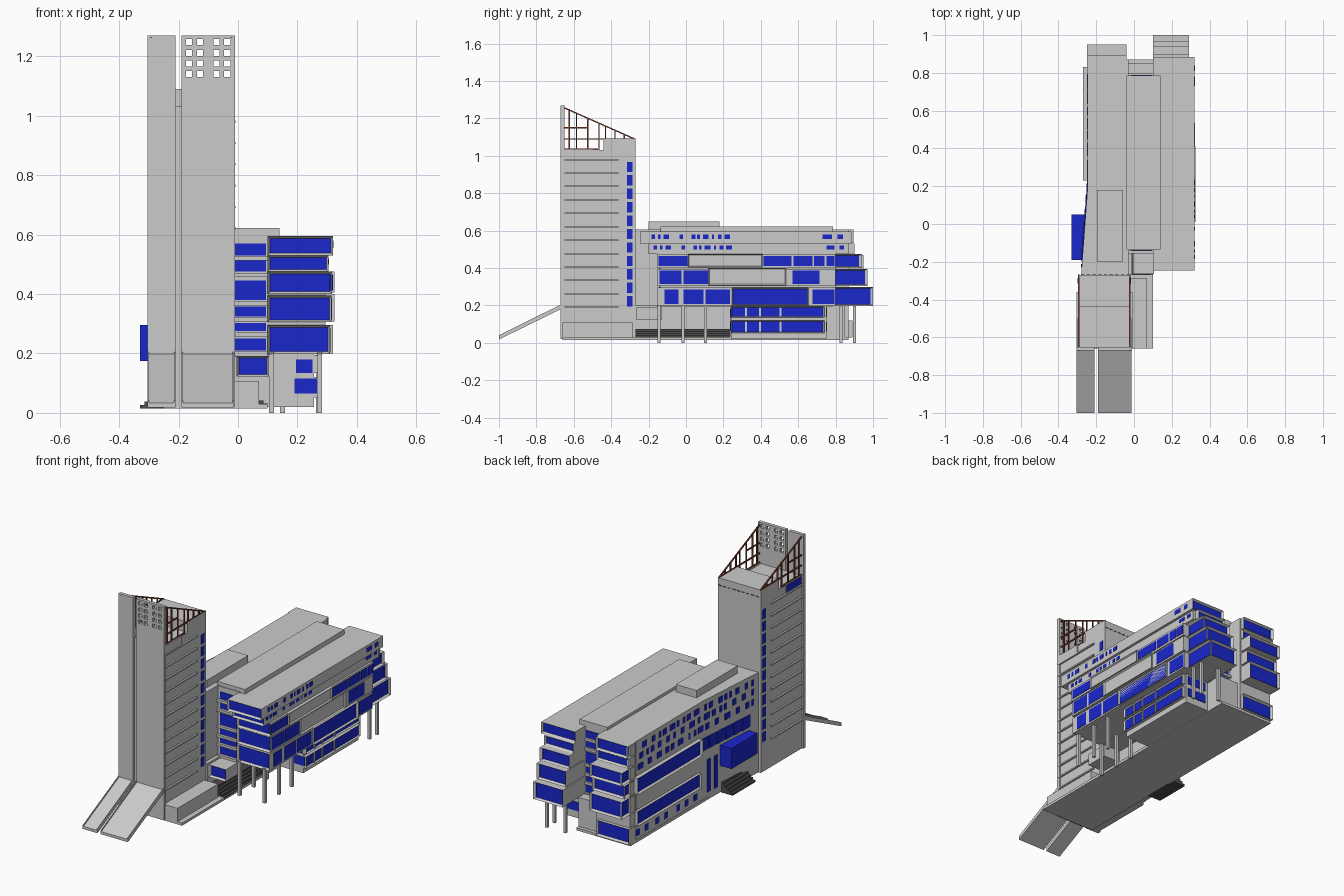
import bpy, bmesh, random
from mathutils import Vector, Matrix

random.seed(4)

def material(name, rgb):
    m = bpy.data.materials.new(name)
    m.diffuse_color = (*rgb, 1)
    return m

GLASS = material("blue_glass", (0.01, 0.02, 0.6))
DARK = material("dark_stone", (0.07, 0.07, 0.07))
RUST = material("rust_steel", (0.2, 0.05, 0.03))
SIDES = {"R": (1, 0, 0), "L": (-1, 0, 0), "F": (0, -1, 0), "B": (0, 1, 0)}

def finish(name, bm, mats=()):
    me = bpy.data.meshes.new(name)
    bm.to_mesh(me)
    bm.free()
    for m in mats:
        me.materials.append(m)
    ob = bpy.data.objects.new(name, me)
    bpy.context.collection.objects.link(ob)
    return ob

def add_box(bm, b):
    x0, x1, y0, y1, z0, z1 = b
    m = Matrix.Translation(((x0 + x1) / 2, (y0 + y1) / 2, (z0 + z1) / 2)) @ Matrix.Diagonal((x1 - x0, y1 - y0, z1 - z0, 1))
    bmesh.ops.create_cube(bm, size=1, matrix=m)

def boxes(name, items, mat=None):
    bm = bmesh.new()
    for b in items:
        add_box(bm, b)
    return finish(name, bm, [mat] if mat else [])

def bay(name, b, sides, rim=0.011, depth=0.014):
    """Box whose chosen sides are framed, recessed glazing."""
    bm = bmesh.new()
    add_box(bm, b)
    bm.normal_update()
    for s in sides:
        fs = [f for f in bm.faces if f.normal.dot(Vector(SIDES[s])) > 0.9]
        f = max(fs, key=lambda q: q.calc_area())
        f.material_index = 1
        r = bmesh.ops.inset_individual(bm, faces=[f], thickness=rim, depth=-depth)
        for q in r["faces"]:
            q.material_index = 0
        f.material_index = 1
    return finish(name, bm, [None, GLASS])

def prism(name, pts, lo, hi, axis="z"):
    """Extrude a profile; axis z takes (x, y) points, axis x takes (y, z) points."""
    bm = bmesh.new()
    vs = [bm.verts.new((p[0], p[1], lo) if axis == "z" else (lo, p[0], p[1])) for p in pts]
    f = bm.faces.new(vs)
    r = bmesh.ops.extrude_face_region(bm, geom=[f])
    d = (0, 0, hi - lo) if axis == "z" else (hi - lo, 0, 0)
    bmesh.ops.translate(bm, vec=d, verts=[v for v in r["geom"] if isinstance(v, bmesh.types.BMVert)])
    bmesh.ops.recalc_face_normals(bm, faces=bm.faces)
    return finish(name, bm)

def rods(name, segs, w, mat):
    bm = bmesh.new()
    for a, b in segs:
        a, b = Vector(a), Vector(b)
        q = (b - a).to_track_quat("Z", "Y").to_matrix().to_4x4()
        m = Matrix.Translation((a + b) / 2) @ q @ Matrix.Diagonal((w, w, (b - a).length, 1))
        bmesh.ops.create_cube(bm, size=1, matrix=m)
    return finish(name, bm, [mat])

# Tower: stepped body, two tall front plates, pierced right plate
prism("tower_body", [(-0.655, 0.02), (-0.27, 0.02), (-0.27, 1.09), (-0.44, 1.09), (-0.44, 1.03), (-0.655, 1.03)],
      -0.295, -0.018, "x")
boxes("tower_left_plate", [(-0.305, -0.21, -0.67, -0.65, 0.02, 1.27)])
plate = boxes("tower_right_plate", [(-0.19, -0.01, -0.67, -0.65, 0.02, 1.27)])
cutter = boxes("hole_cutter", [(x, x + 0.021, -0.7, -0.6, z, z + 0.021)
               for x in (-0.175, -0.138, -0.083, -0.047) for z in (1.13, 1.165, 1.2, 1.237)])
mod = plate.modifiers.new("holes", "BOOLEAN")
mod.operation, mod.object = "DIFFERENCE", cutter
bpy.context.view_layer.objects.active = plate
bpy.ops.object.modifier_apply(modifier="holes")
bpy.data.objects.remove(cutter)

# Tower side ledges, stair windows and top strip
levels = [0.19 + 0.0718 * i for i in range(12)]
for side, x, s in (("left", -0.295, -1), ("right", -0.018, 1)):
    span = sorted((x, x + s * 0.01))
    boxes(side + "_tower_ledges", [(*span, -0.66, -0.36, z - 0.004, z + 0.004) for z in levels])
    span = sorted((x - s * 0.01, x + s * 0.003))
    boxes(side + "_stair_windows", [(*span, -0.315, -0.287, z + 0.005, z + 0.06) for z in levels[:11]], GLASS)
bay("tower_top_strip_left", (-0.302, -0.28, -0.65, -0.5, 0.98, 1.035), "L", 0.008, 0.005)
boxes("tower_top_strip_right", [(-0.03, -0.012, -0.65, -0.5, 0.985, 1.035)])
boxes("tower_back_vents", [(-0.28 + i * 0.03, -0.262 + i * 0.03, -0.28, -0.268, 1.045, 1.05) for i in range(9)], DARK)

# Sloping steel crown on both sides of the tower
segs = []
slope = lambda y: 1.27 - 0.18 * (y + 0.67) / 0.4
for x in (-0.292, -0.022):
    segs += [((x, -0.67, 1.265), (x, -0.27, 1.088)), ((x, -0.66, 1.15), (x, -0.53, 1.15)),
             ((x, -0.66, 1.09), (x, -0.27, 1.09)), ((x, -0.66, 1.035), (x, -0.47, 1.035))]
    segs += [((x, y, 1.03 if y < -0.44 else 1.09), (x, y, slope(y)))
             for y in (-0.66, -0.625, -0.585, -0.525, -0.465, -0.43, -0.38, -0.33)]
rods("crown_frame", segs, 0.007, RUST)

# Entrance ramps and plinth
for n, a, b in (("left_ramp", -0.305, -0.21), ("right_ramp", -0.19, -0.013)):
    prism(n, [(-1, 0.018), (-0.665, 0.182), (-0.665, 0.2), (-1, 0.034)], a, b, "x")
    for i, c in enumerate((a, b - 0.005)):
        prism(f"{n}_curb_{i}", [(-1, 0.018), (-0.665, 0.182), (-0.665, 0.207), (-1, 0.041)], c, c + 0.005, "x")
boxes("tower_plinth", [(-0.02, 0.07, -0.66, -0.285, 0.02, 0.108)])

# Main building masses
prism("left_wing", [(-0.03, -0.27), (-0.03, 0.87), (-0.245, 0.87), (-0.245, 0.2), (-0.28, -0.27)], 0.02, 0.605)
boxes("core", [(-0.04, 0.11, -0.14, 0.785, 0.195, 0.6), (-0.04, -0.01, -0.27, 0.3, 0.02, 0.2)])
boxes("ground_block", [(-0.2, 0.1, 0.235, 0.85, 0.02, 0.2), (0.09, 0.255, 0.24, 0.75, 0.02, 0.2)])
boxes("right_wing_body", [(0.1, 0.295, -0.14, 0.8, 0.2, 0.595)])
boxes("roof_slab", [(-0.04, 0.14, -0.135, 0.785, 0.59, 0.622)])
boxes("roof_plant_box", [(-0.195, -0.06, -0.2, 0.18, 0.6, 0.648)])
boxes("base_floor", [(-0.25, 0.1, -0.66, 0.87, 0.015, 0.03)])

# Right wing floors with glazed front ends
floors = [("floor_6", 0.32, -0.245, 0.885, 0.53, 0.595), ("floor_5", 0.305, -0.2, 0.87, 0.475, 0.53),
          ("floor_4", 0.317, -0.155, 0.8, 0.40, 0.475), ("floor_3", 0.315, -0.155, 0.8, 0.305, 0.395),
          ("floor_2", 0.31, -0.155, 0.8, 0.198, 0.295)]
for n, x1, y0, y1, z0, z1 in floors:
    bay(n, (0.1, x1, y0, y1, z0, z1), "FB" if n == "floor_6" else "F")

# Long side bays and smaller panes on the right face
for n, x1, y0, y1, z0, z1 in (("bay_4", 0.325, 0.01, 0.41, 0.405, 0.475), ("bay_3", 0.324, 0.12, 0.535, 0.308, 0.4),
                              ("bay_2", 0.32, 0.245, 0.655, 0.2, 0.295)):
    bay("side_" + n, (0.28, x1, y0, y1, z0, z1), "R", 0.009, 0.01)
rows = [(0.317, 0.412, 0.465, ((-0.147, 0.008), (0.415, 0.565), (0.575, 0.675), (0.685, 0.74), (0.75, 0.795))),
        (0.315, 0.315, 0.388, ((-0.142, -0.025), (-0.013, 0.118), (0.57, 0.715))),
        (0.31, 0.207, 0.285, ((-0.115, -0.04), (-0.013, 0.093), (0.105, 0.235), (0.677, 0.795)))]
boxes("side_panes", [(x - 0.01, x + 0.002, a, b, z0, z1) for x, z0, z1, s in rows for a, b in s], GLASS)
small = [(-0.185, 0.02), (-0.15, 0.014), (-0.12, 0.03), (-0.035, 0.02), (0.03, 0.02), (0.06, 0.014), (0.09, 0.03),
         (0.14, 0.01), (0.17, 0.02), (0.205, 0.03)]
boxes("small_right_windows", [(0.31, 0.322, y, y + w, 0.555, 0.58) for y, w in small + [(0.73, 0.05), (0.81, 0.03)]]
      + [(0.295, 0.307, y + 0.01, y + 0.01 + w, 0.5, 0.52) for y, w in small + [(0.74, 0.045), (0.81, 0.025)]], GLASS)

# Staggered bays on the back, one stack per wing
for i, (y1, z0, z1) in enumerate(((1.0, 0.198, 0.298), (0.97, 0.305, 0.395), (0.94, 0.4, 0.475), (0.9, 0.475, 0.53))):
    bay(f"right_back_bay_{i}", (0.1, 0.29, 0.79, y1, z0, z1), "BR" if i < 3 else "B")
for i, (y1, z0, z1) in enumerate(((0.89, 0.03, 0.12), (0.95, 0.2, 0.3), (0.925, 0.31, 0.385),
                                  (0.95, 0.395, 0.47), (0.89, 0.475, 0.53), (0.895, 0.535, 0.605))):
    bay(f"left_back_bay_{i}", (-0.25, -0.04, 0.82, y1, z0, z1), "BL" if i else "B")

# Core windows, front and back, plus the small entrance box
core = ((0.53, 0.57), (0.475, 0.515), (0.38, 0.445), (0.325, 0.358), (0.275, 0.302), (0.21, 0.25))
boxes("core_windows", [(-0.015, 0.095, y, y + 0.01, a, b) for a, b in core for y in (-0.144, 0.779)], GLASS)
boxes("core_sills", [(-0.035, 0.1, y, y + 0.02, a - 0.018, a - 0.004) for a, b in core for y in (-0.155, 0.777)])
bay("entrance_box", (-0.005, 0.105, -0.265, -0.13, 0.122, 0.192), "F")

# Ground block glazing
for n, z0, z1 in (("upper", 0.135, 0.195), ("lower", 0.052, 0.12)):
    bay(f"ground_{n}_strip", (0.24, 0.275, 0.24, 0.74, z0, z1), "R", 0.009, 0.008)
boxes("ground_mullions", [(0.262, 0.273, y, y + 0.01, z0, z1) for y in (0.315, 0.39, 0.5)
                          for z0, z1 in ((0.14, 0.19), (0.058, 0.115))])
boxes("ground_front_windows", [(0.195, 0.25, 0.236, 0.25, 0.135, 0.18), (0.19, 0.265, 0.236, 0.25, 0.065, 0.115)], GLASS)
boxes("ground_back_windows", [(0.12, 0.24, 0.74, 0.754, z, z + 0.05) for z in (0.062, 0.138)], GLASS)

# Columns
spots = [(x, y) for x in (0.113, 0.275) for y in (-0.145, -0.015, 0.105)] + [(0.27, 0.83), (0.27, 0.9), (0.15, 0.9)]
boxes("columns", [(x - 0.008, x + 0.008, y - 0.008, y + 0.008, 0, 0.205) for x, y in spots])

# Entrance stairs, right and left
boxes("right_stairs", [(-0.02, 0.1 - 0.0145 * i, -0.27, 0.235, 0.02 + 0.011 * i, 0.031 + 0.011 * i) for i in range(5)], DARK)
boxes("left_stairs", [(-0.33 + 0.015 * i, -0.24, -0.17, 0.04, 0.015 + 0.012 * i, 0.027 + 0.012 * i) for i in range(5)], DARK)

# Left face: glass cube, long bays, scattered windows following the slanted wall
boxes("glass_cube", [(-0.33, -0.24, -0.19, 0.05, 0.175, 0.295)], GLASS)
bay("left_long_bay", (-0.27, -0.24, 0.23, 0.83, 0.305, 0.4), "L", 0.01, 0.012)
bay("left_low_bay", (-0.262, -0.24, 0.23, 0.82, 0.115, 0.2), "L", 0.01, 0.01)
wall = lambda y: -0.245 - 0.035 * max(0, 0.2 - y) / 0.47
panes = []
for z in (0.545, 0.49, 0.43):
    y = -0.23
    while y < 0.76:
        w = random.choice((0.018, 0.03, 0.045))
        panes.append((wall(y) - 0.003, wall(y) + 0.02, y, y + w, z, z + 0.034))
        y += w + random.choice((0.02, 0.035, 0.05))
panes += [(wall(y) - 0.003, wall(y) + 0.02, y, y + 0.07, 0.315, 0.385) for y in (-0.2, -0.13, -0.06, 0.01, 0.08, 0.145)]
panes += [(wall(0.07) - 0.003, -0.23, 0.07, 0.1, 0.06, 0.25), (wall(0.13) - 0.003, -0.23, 0.13, 0.16, 0.06, 0.25)]
panes += [(-0.248, -0.23, y, y + 0.03, 0.05, 0.085) for y in (0.25, 0.33, 0.41, 0.52, 0.6, 0.7, 0.78)]
boxes("left_windows", panes, GLASS)
